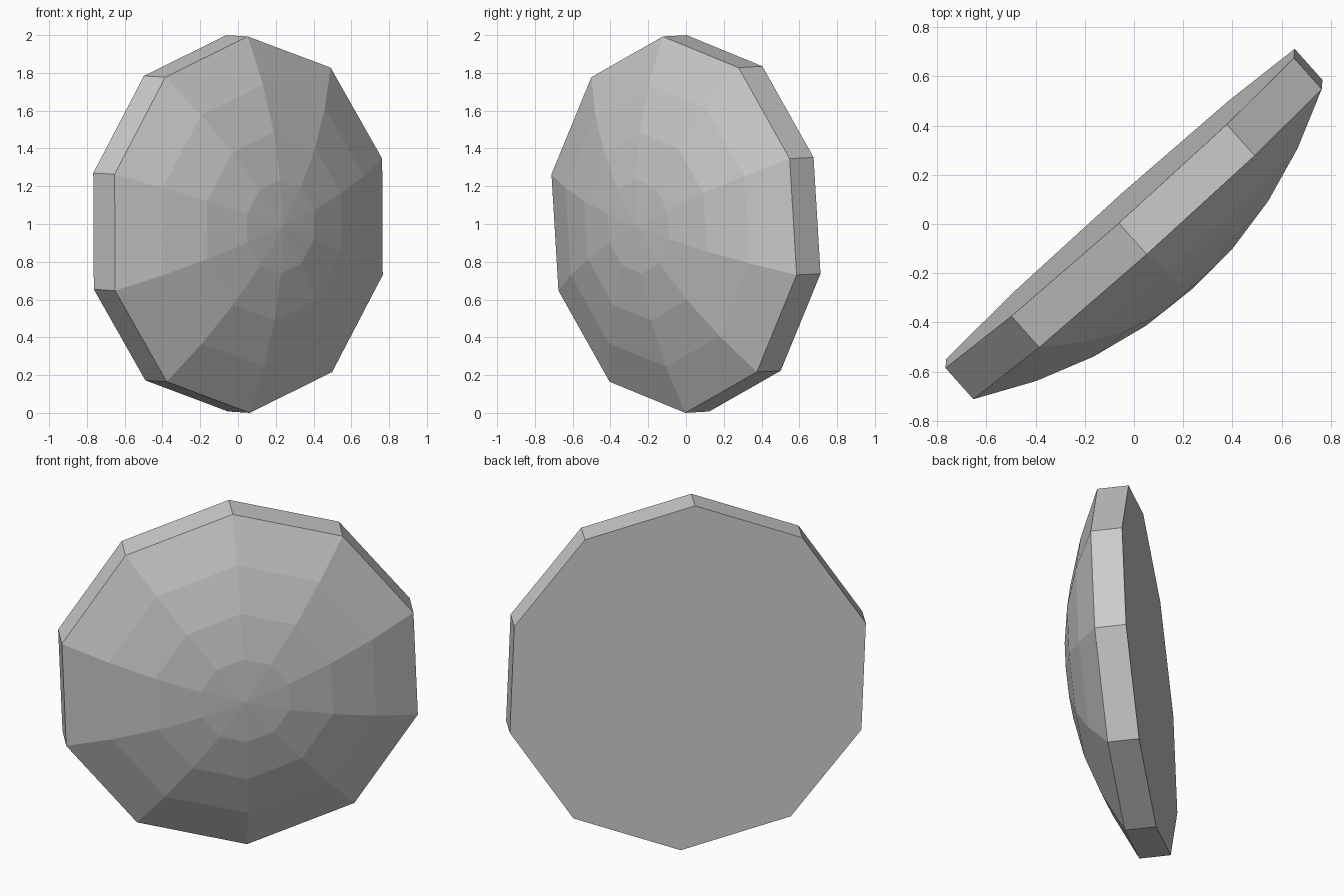
import bpy, bmesh, math
from mathutils import Matrix, Vector

cube = bpy.data.objects.get("Cube")
if cube:
    bpy.data.objects.remove(cube, do_unlink=True)

SIDES, RADIUS, START = 10, 0.998, math.radians(20.5)
HALF_THICK, DOME = 0.085, 0.27

# Plain grey material
grey = bpy.data.materials.new("plain_grey")
grey.use_nodes = True
colour = (0.6, 0.6, 0.6, 1)
grey.diffuse_color = colour
grey.node_tree.nodes["Principled BSDF"].inputs["Base Color"].default_value = colour

bm = bmesh.new()


def ring(radius, height):
    step = math.tau / SIDES
    return [bm.verts.new((radius * math.cos(START + step * i),
                          radius * math.sin(START + step * i), height))
            for i in range(SIDES)]


# Flat back, straight rim, then a parabolic dome of evenly spaced rings
rings = [ring(RADIUS, -HALF_THICK)]
for f in (1, 0.75, 0.5, 0.25):
    rings.append(ring(RADIUS * f, HALF_THICK + DOME * (1 - f * f)))
bm.faces.new(rings[0])
for low, high in zip(rings, rings[1:]):
    for i in range(SIDES):
        j = (i + 1) % SIDES
        bm.faces.new((low[i], low[j], high[j], high[i]))

# Triangles meeting at the dome's centre
apex = bm.verts.new((0, 0, HALF_THICK + DOME))
for i in range(SIDES):
    bm.faces.new((rings[-1][i], rings[-1][(i + 1) % SIDES], apex))
bmesh.ops.recalc_face_normals(bm, faces=bm.faces[:])

# Stand the disc on its edge, dome turned to the front left
normal = Vector((0.666, -0.7455, -0.0415)).normalized()
across = Vector((0, 0, 1)).cross(normal).normalized()
up = normal.cross(across)
turn = Matrix((across, up, normal)).transposed().to_4x4()
bm.transform(Matrix.Translation((0, 0, 1)) @ turn)

mesh = bpy.data.meshes.new("domed_disc")
bm.to_mesh(mesh)
bm.free()
mesh.materials.append(grey)
disc = bpy.data.objects.new("domed_disc", mesh)
bpy.context.collection.objects.link(disc)
